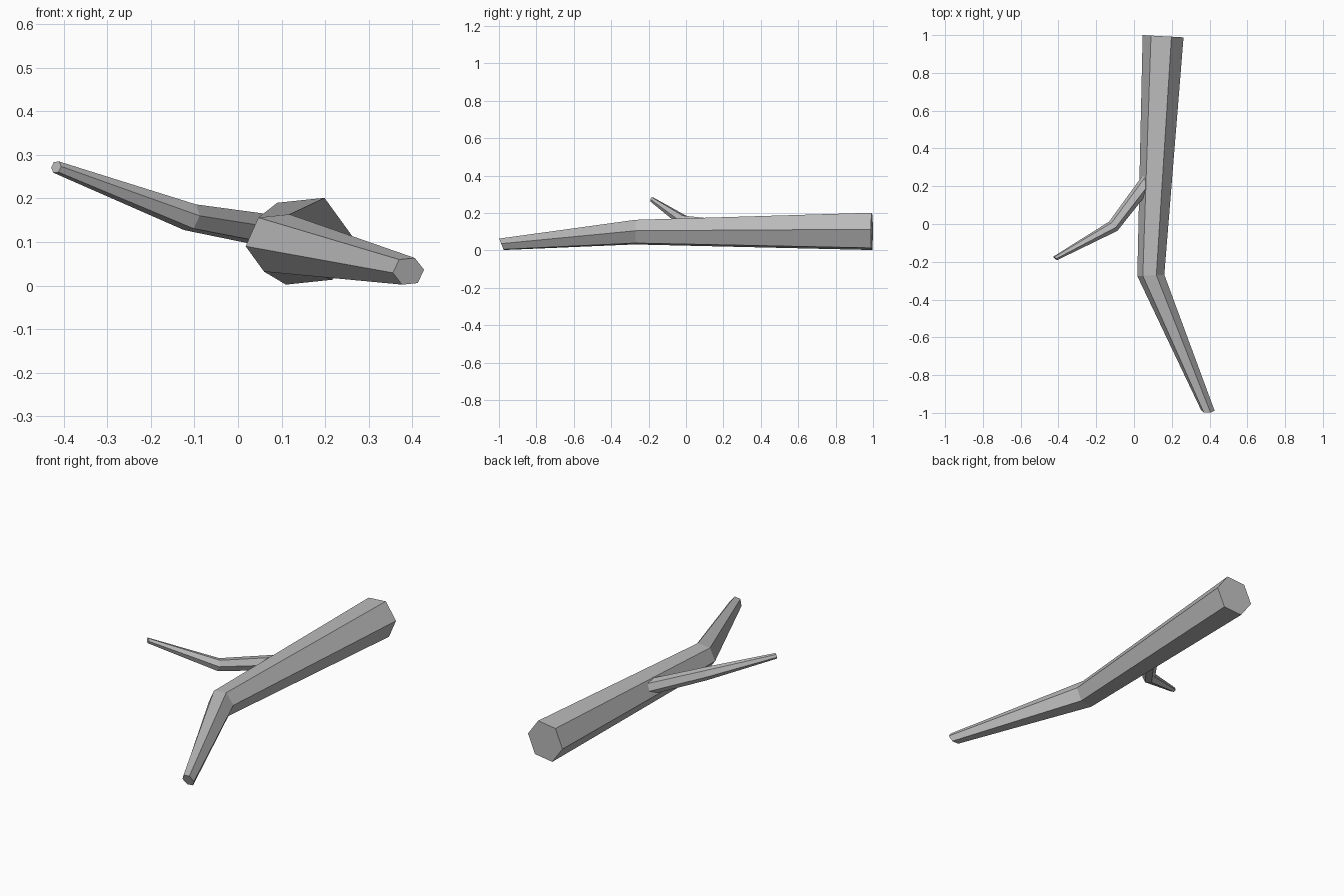
import bpy
import bmesh
from math import cos, sin, radians, tau
from mathutils import Vector

SIDES = 6
TWIST = radians(6)

cube = bpy.data.objects.get("Cube")
if cube:
    bpy.data.objects.remove(cube, do_unlink=True)

bark = bpy.data.materials.new("grey_bark")
bark.use_nodes = True
GREY = (0.5, 0.5, 0.5, 1)
bark.diffuse_color = GREY
bark.node_tree.nodes["Principled BSDF"].inputs["Base Color"].default_value = GREY


def limb(name, sections):
    """Capped six-sided tube through (centre, direction, radius) sections."""
    bm = bmesh.new()
    rings = []
    for centre, direction, radius in sections:
        n = Vector(direction).normalized()
        u = Vector((0, 0, 1)).cross(n).normalized()
        v = n.cross(u)
        angles = [TWIST + tau * i / SIDES for i in range(SIDES)]
        rings.append([bm.verts.new(Vector(centre) + radius * (u * cos(a) + v * sin(a)))
                      for a in angles])
    for a, b in zip(rings, rings[1:]):
        for i in range(SIDES):
            j = (i + 1) % SIDES
            bm.faces.new((a[i], a[j], b[j], b[i]))
    bm.faces.new(rings[0])
    bm.faces.new(rings[-1])
    bmesh.ops.recalc_face_normals(bm, faces=bm.faces)
    mesh = bpy.data.meshes.new(name)
    bm.to_mesh(mesh)
    bm.free()
    mesh.materials.append(bark)
    obj = bpy.data.objects.new(name, mesh)
    bpy.context.collection.objects.link(obj)


# Main stick, thick cut end at the back, bent towards the thin front tip
limb("main_stick", [
    ((0.154, 0.994, 0.102), (-0.055, -1, 0), 0.109),
    ((0.089, -0.272, 0.098), (0.05, -1, 0), 0.072),
    ((0.391, -0.987, 0.033), (0, -1, -0.4), 0.036),
])

# Side twig, rooted inside the main stick
limb("side_twig", [
    ((0.12, 0.29, 0.118), (-0.61, -0.79, 0.11), 0.041),
    ((-0.11, -0.012, 0.157), (-0.72, -0.62, 0.21), 0.033),
    ((-0.417, -0.182, 0.272), (-0.6, -0.8, 0.2), 0.0145),
])
